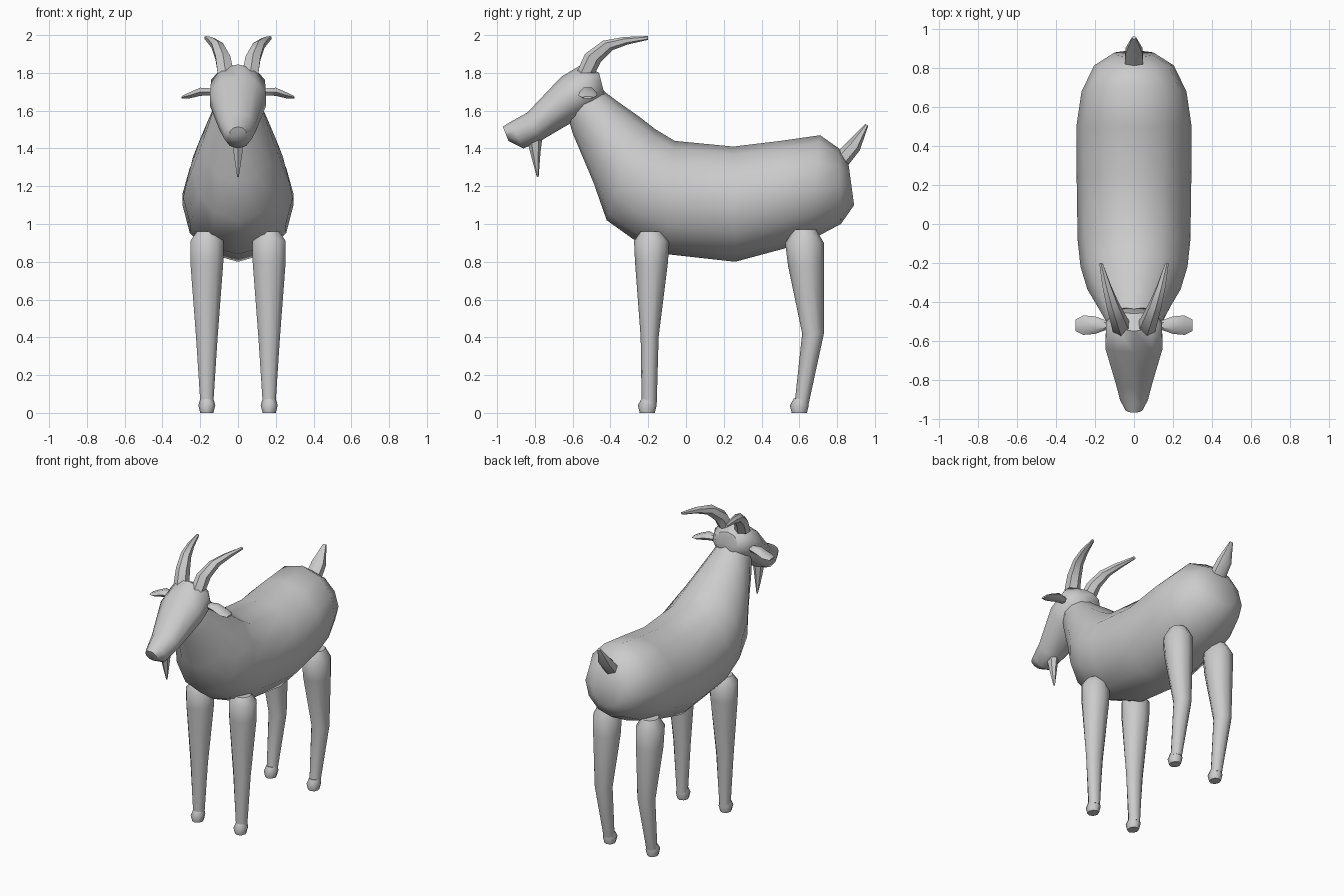
import bpy, bmesh, math
from mathutils import Vector

X, Z = Vector((1, 0, 0)), Vector((0, 0, 1))


def loft(name, rings, sides=10, axis=X, angle=50):
    """Skin ellipses; each ring = (edge point, opposite edge point, half width along axis)."""
    bm = bmesh.new()
    loops = []
    for a, b, w in rings:
        a, b = Vector(a), Vector(b)
        c, u = (a + b) / 2, (a - b) / 2
        loops.append([bm.verts.new(c + u * math.cos(t) + axis * w * math.sin(t))
                      for t in (2 * math.pi * i / sides for i in range(sides))])
    for l0, l1 in zip(loops, loops[1:]):
        for i in range(sides):
            j = (i + 1) % sides
            bm.faces.new((l0[i], l0[j], l1[j], l1[i]))
    bm.faces.new(loops[0])
    bm.faces.new(loops[-1])
    bmesh.ops.recalc_face_normals(bm, faces=bm.faces)
    me = bpy.data.meshes.new(name)
    bm.to_mesh(me)
    bm.free()
    ob = bpy.data.objects.new(name, me)
    bpy.context.collection.objects.link(ob)
    bpy.ops.object.select_all(action='DESELECT')
    ob.select_set(True)
    bpy.context.view_layer.objects.active = ob
    bpy.ops.object.shade_smooth_by_angle(angle=math.radians(angle))
    return ob


def side(rows, x=0.0):
    """Rings from side-view outlines: (y, z, y, z, half width[, x])."""
    return [((r[5] if len(r) > 5 else x, r[0], r[1]),
             (r[5] if len(r) > 5 else x, r[2], r[3]), r[4]) for r in rows]


# Body and neck, rump to throat
loft("body", side([
    (0.86, 1.32, 0.89, 1.10, 0.11),
    (0.81, 1.40, 0.82, 1.00, 0.205),
    (0.71, 1.47, 0.65, 0.91, 0.27),
    (0.50, 1.44, 0.52, 0.87, 0.295),
    (0.25, 1.41, 0.26, 0.80, 0.295),
    (-0.06, 1.44, -0.10, 0.84, 0.29),
    (-0.16, 1.50, -0.28, 0.92, 0.275),
    (-0.25, 1.57, -0.42, 1.02, 0.24),
    (-0.35, 1.64, -0.49, 1.22, 0.19),
    (-0.43, 1.70, -0.60, 1.48, 0.135),
    (-0.48, 1.75, -0.62, 1.55, 0.11)]), 12)

# Head, nape to muzzle
loft("head", side([
    (-0.46, 1.80, -0.43, 1.68, 0.09),
    (-0.55, 1.845, -0.47, 1.61, 0.15),
    (-0.66, 1.78, -0.60, 1.54, 0.155),
    (-0.84, 1.59, -0.77, 1.44, 0.10),
    (-0.93, 1.54, -0.86, 1.40, 0.075),
    (-0.97, 1.515, -0.94, 1.44, 0.045)]))

# Beard and tail
loft("beard", side([
    (-0.84, 1.44, -0.76, 1.46, 0.035),
    (-0.82, 1.36, -0.77, 1.38, 0.025),
    (-0.79, 1.25, -0.78, 1.25, 0.005)]), 6)
loft("tail", side([
    (0.79, 1.37, 0.85, 1.30, 0.055),
    (0.86, 1.44, 0.92, 1.39, 0.05),
    (0.95, 1.53, 0.965, 1.52, 0.012)]), 6)

for s, tag in ((-1, "right"), (1, "left")):
    # Swept-back horns
    loft("horn_" + tag, side([
        (-0.58, 1.80, -0.48, 1.80, 0.05, s * 0.065),
        (-0.535, 1.90, -0.45, 1.86, 0.045, s * 0.08),
        (-0.44, 1.97, -0.39, 1.92, 0.035, s * 0.11),
        (-0.33, 1.99, -0.31, 1.95, 0.025, s * 0.14),
        (-0.20, 1.995, -0.20, 1.975, 0.01, s * 0.17)]), 6)

    # Flat ears pointing sideways
    loft("ear_" + tag, [((s * x, -0.52 - h, z), (s * x, -0.52 + h, z), t) for x, z, h, t in (
        (0.13, 1.70, 0.02, 0.02), (0.20, 1.70, 0.045, 0.025),
        (0.26, 1.68, 0.05, 0.018), (0.30, 1.67, 0.03, 0.006))], 6, Z)

    # Straight front legs
    loft("front_leg_" + tag, side([
        (-0.24, 0.96, -0.13, 0.96, 0.055, s * 0.165),
        (-0.275, 0.91, -0.09, 0.91, 0.092, s * 0.165),
        (-0.27, 0.80, -0.095, 0.80, 0.092, s * 0.165),
        (-0.24, 0.40, -0.145, 0.40, 0.06, s * 0.165),
        (-0.235, 0.05, -0.155, 0.05, 0.036, s * 0.165)]))

    # Bent back legs
    loft("back_leg_" + tag, side([
        (0.57, 0.97, 0.69, 0.97, 0.055, s * 0.165),
        (0.525, 0.90, 0.73, 0.90, 0.092, s * 0.165),
        (0.54, 0.78, 0.73, 0.78, 0.09, s * 0.165),
        (0.615, 0.42, 0.73, 0.42, 0.06, s * 0.165),
        (0.575, 0.05, 0.65, 0.05, 0.036, s * 0.165)]))

    # Hooves
    for leg, y in (("front", -0.2), ("back", 0.605)):
        loft(leg + "_hoof_" + tag, side([
            (y - 0.035, 0.075, y + 0.04, 0.075, 0.035),
            (y - 0.055, 0.04, y + 0.045, 0.04, 0.045),
            (y - 0.045, 0.0, y + 0.035, 0.0, 0.035)], s * 0.165), 8)
